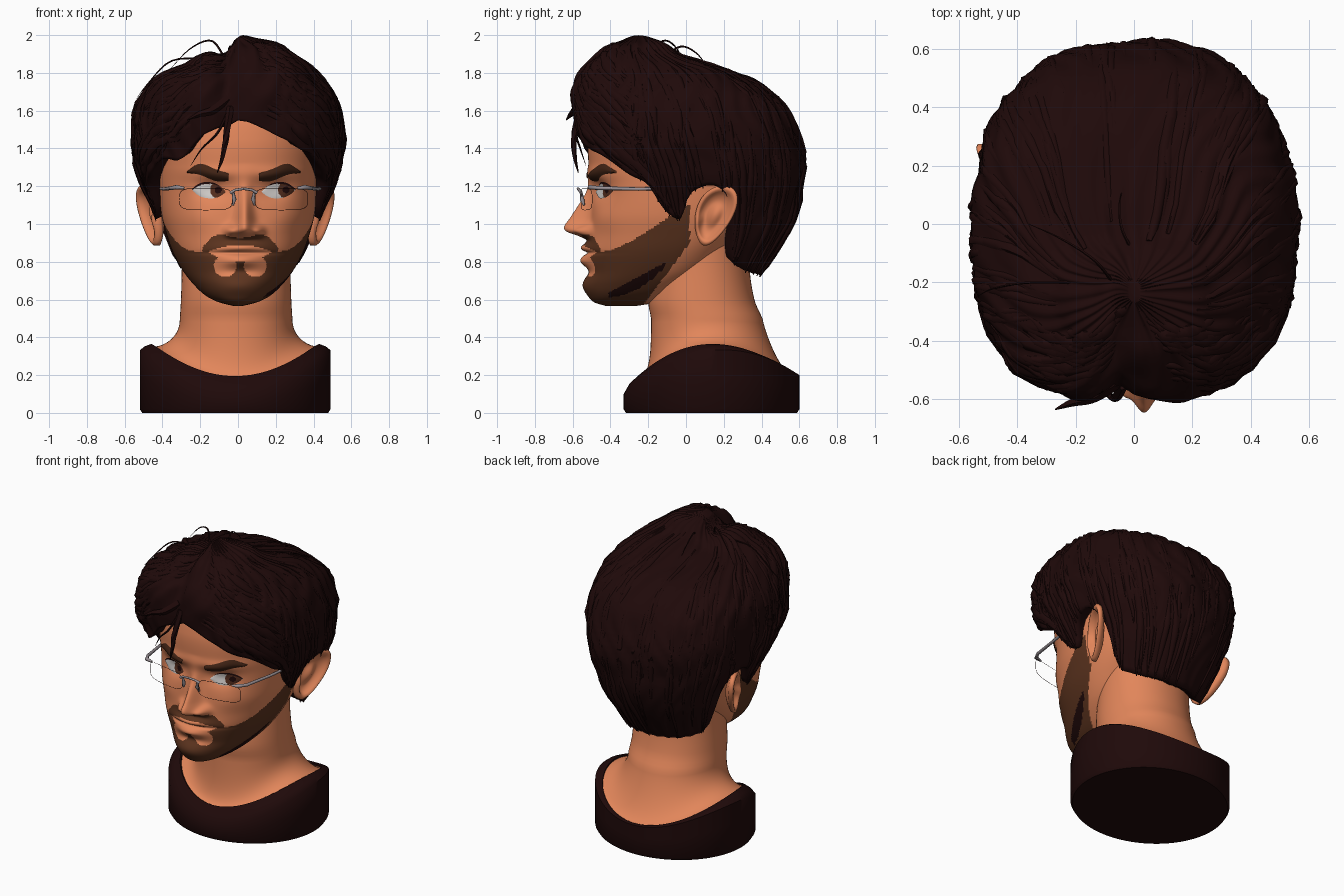
import bpy, math, random
from math import sin, cos, pi, exp, radians
from mathutils import Vector, noise

if "Cube" in bpy.data.objects:
    bpy.data.objects.remove(bpy.data.objects["Cube"])
random.seed(4)

def mat(name, rgb):
    m = bpy.data.materials.new(name)
    m.diffuse_color = (*rgb, 1)
    m.use_nodes = True
    m.node_tree.nodes["Principled BSDF"].inputs["Base Color"].default_value = m.diffuse_color
    return m
SKIN = mat("skin", (0.76, 0.238, 0.103))
DARK = mat("dark_brown", (0.0135, 0.0028, 0.0028))
BEARD = mat("beard_brown", (0.108, 0.034, 0.0135))
BROW = mat("brow_brown", (0.05, 0.016, 0.007))
WHITE = mat("eye_white", (0.65, 0.62, 0.6))
IRIS = mat("iris_brown", (0.09, 0.027, 0.013))
METAL = mat("frame_grey", (0.32, 0.28, 0.3))

def finish(name, verts, faces, mats, rule=None, angle=60):
    me = bpy.data.meshes.new(name)
    me.from_pydata(verts, [], faces)
    for m in mats:
        me.materials.append(m)
    if rule:
        for p in me.polygons:
            p.material_index = rule(*p.center)
    me.shade_smooth()
    me.set_sharp_from_angle(angle=radians(angle))
    ob = bpy.data.objects.new(name, me)
    bpy.context.collection.objects.link(ob)
    return ob

def grid(name, f, us, vs, mats, rule=None, wrap=False, caps="", angle=60, flip=False):
    """Surface from f(u, v): u runs round or to +x, v runs up."""
    n, m = len(us), len(vs)
    verts = [f(u, v) for v in vs for u in us]
    faces = []
    for j in range(m - 1):
        for i in range(n if wrap else n - 1):
            k = (i + 1) % n
            faces.append((j*n + i, j*n + k, (j+1)*n + k, (j+1)*n + i))
    if "b" in caps:
        faces.append(tuple(range(n))[::-1])
    if "t" in caps:
        faces.append(tuple(range((m-1)*n, m*n)))
    if flip:
        faces = [q[::-1] for q in faces]
    return finish(name, verts, faces, mats, rule, angle)

def interp(T, z):
    """Smooth curve through table rows (z, values...)."""
    if z <= T[0][0]: return T[0][1:]
    if z >= T[-1][0]: return T[-1][1:]
    i = max(k for k in range(len(T) - 1) if T[k][0] <= z)
    a, b = T[i], T[i+1]
    p, q = T[max(i-1, 0)], T[min(i+2, len(T)-1)]
    h = b[0] - a[0]
    t = (z - a[0]) / h
    out = []
    for c in range(1, len(a)):
        ma = (b[c]-p[c]) / (b[0]-p[0]) * h
        mb = (q[c]-a[c]) / (q[0]-a[0]) * h
        out.append((2*t**3-3*t*t+1)*a[c] + (t**3-2*t*t+t)*ma + (3*t*t-2*t**3)*b[c] + (t**3-t*t)*mb)
    return out

def ring(az, row, n, nb=None):
    """Point on an egg-shaped ring; az 0 is the front."""
    yf, yb, ym, hw = row
    s, c = sin(az), cos(az)
    if c < 0 and nb: n = nb
    x = hw * math.copysign(abs(s)**(2/n), s)
    y = ym - (ym - yf)*abs(c)**(2/n) if c > 0 else ym + (yb - ym)*abs(c)**(2/n)
    return x, y

def span(a, b, n):
    return [a + (b-a)*i/(n-1) for i in range(n)]
def circle(n):
    return [2*pi*i/n for i in range(n)]

def tubes(name, paths, m, sides=6):
    """Tapered tubes; each path is (points, radii)."""
    verts, faces = [], []
    for pts, rad in paths:
        pts = [Vector(p) for p in pts]
        b = len(verts)
        for i, p in enumerate(pts):
            q = (pts[min(i+1, len(pts)-1)] - pts[max(i-1, 0)]).to_track_quat('Z', 'Y')
            verts += [p + q @ Vector((cos(a), sin(a), 0))*rad[i] for a in circle(sides)]
        for j in range(len(pts) - 1):
            for i in range(sides):
                k = (i+1) % sides
                faces.append((b+j*sides+i, b+j*sides+k, b+(j+1)*sides+k, b+(j+1)*sides+i))
        faces += [tuple(range(b, b+sides))[::-1], tuple(range(len(verts)-sides, len(verts)))]
    return finish(name, verts, faces, [m])

# Head: rows of z, front y, back y, widest y, half width
HEAD = [(.565, -.42, -.27, -.33, .02), (.585, -.485, -.15, -.3, .10), (.62, -.515, -.05, -.25, .17),
        (.68, -.53, .05, -.18, .235), (.75, -.525, .15, -.12, .29), (.85, -.53, .25, -.08, .345),
        (.95, -.52, .35, -.05, .38), (1.05, -.51, .42, -.05, .405), (1.2, -.5, .5, -.05, .42),
        (1.3, -.515, .52, -.05, .425), (1.45, -.515, .52, -.03, .43), (1.6, -.47, .45, 0, .38),
        (1.72, -.36, .33, 0, .28), (1.8, -.1, .1, 0, .03)]
NOSE = [(.915, 0, .06), (.935, .045, .065), (.96, .115, .06), (.985, .13, .052), (1.03, .105, .042),
        (1.1, .065, .036), (1.17, .03, .035), (1.24, .012, .05), (1.32, 0, .06)]

def bump(x, z):
    """Forward relief of nose, sockets, brow, lips and chin."""
    def g(cx, cz, wx, wz):
        return exp(-((x-cx)/wx)**2 - ((z-cz)/wz)**2)
    h, w = interp(NOSE, z)
    d = h*exp(-((x-.035)/w)**2)
    for s in (-1, 1):
        d += .045*g(.035+s*.075, .965, .03, .028)           # nostril wings
        d -= .03*g(.03+s*.165, 1.18, .08, .05)              # eye sockets
        d += .014*g(.03+s*.15, 1.265, .12, .035)            # brow ridge
        d += .012*g(.03+s*.23, 1.03, .09, .07)              # cheeks
    d += .028*g(.015, .875, .10, .022) + .032*g(.015, .805, .09, .03)
    d -= .02*g(.015, .847, .16, .009) + .012*g(.015, .745, .10, .025)
    return d + .018*g(0, .67, .11, .045)

def face_y(x, z):
    yf, yb, ym, hw = interp(HEAD, z)
    return ym - (ym-yf)*max(0, 1-abs(x/hw)**2.2)**(1/2.2) - bump(x, z)

rows = {}
def head_point(az, z):
    if z not in rows: rows[z] = interp(HEAD, z)
    x, y = ring(az, rows[z], 2.2)
    return x, y - (bump(x, z) if cos(az) > 0 else 0), z

CHEEK = [(-.46, .855), (-.4, .86), (-.3, .905), (-.2, .965), (-.1, 1.03), (.02, 1.11)]
MOUST = [(0, .925), (.06, .935), (.1, .945), (.15, .93), (.2, .875)]
def beard_rule(x, y, z):
    ax = abs(x - .012)
    if z > 1.1 or y > min(.02, -.22 + (z-.58)*.75): return 0
    if z > (interp(MOUST, ax) if ax < .2 else interp(CHEEK, y))[0]: return 0
    k = 1 - (ax/.17)**2
    if k > 0 and -.055*k < z - .853 < .035*k: return 0      # lips
    if ((ax-.08)/.06)**2 + ((z-.778)/.058)**2 < 1: return 0
    if x > .1 and -.41 < y < -.11:                          # dark patch under the jaw
        t = (y + .41)/.3
        if abs(z - (.625 + .08*t + .08*t*t)) < .012 + .075*t*(1-t): return 2
    return 1
azs = [pi*s*(.55 + .45*s*s) for s in span(-1, 1, 221)[:-1]]
grid("head", head_point, azs, span(.565, 1.8, 190), [SKIN, BEARD, DARK], beard_rule, True, "bt", 180)

# Eyes: almond plates looking to one side
for side, cx, ix in (("left", -.155, -.105), ("right", .215, .255)):
    def eye(u, v):
        x = cx + .09*u
        z = 1.176 + (.046 if v > 0 else .04)*v*(1-abs(u)**2.4) + .006*u*(1 if cx > 0 else -1)
        return x, face_y(x, z) - .005 - .012*(1-u*u)*(1-v*v), z
    def eye_rule(x, y, z):
        r = math.hypot(x-ix, z-1.18)
        u = (x-cx)/.09
        if z > 1.176 + .036*(1-abs(u)**2.4): return 2
        return 2 if r < .018 else 1 if r < .043 else 0
    grid(side + "_eye", eye, span(-1, 1, 45), span(-1, 1, 25), [WHITE, IRIS, DARK], eye_rule, angle=180)

    # Eyebrows
    def brow(u, v):
        t = u if cx > 0 else 1-u
        x = .03 + (.08 + .22*t)*(1 if cx > 0 else -1)
        zc, w = interp([(0, 1.247, .02), (.3, 1.258, .031), (.7, 1.29, .029), (1, 1.275, .004)], t)
        z = zc + w*v
        return x, face_y(x, z) - .002 - .012*(1-v*v), z
    grid(side + "_eyebrow", brow, span(0, 1, 20), span(-1, 1, 7), [BROW], angle=180)

# Ears: dished plate with a raised rim and a closed back
for s in (-1, 1):
    def ear(a, v):
        r = v if v <= 1 else max(.02, 2-v)
        lu, lv = r*cos(a), r*sin(a)
        u, w = lu*(.105 + .03*lv), lv*.165
        rim = .022*exp(-((r-.86)/.12)**2) - .022*exp(-((r-.45)/.25)**2)
        rim += .016*exp(-((lu+.7)/.2)**2 - ((lv+.15)/.2)**2)
        if v > 1: rim = -.05*(1-r*r) - .012
        return s*(.452 + .4*u + .22*w + rim) - .015, .15 + u + .3*w, 1.045 + w
    grid("ear_" + ("left" if s < 0 else "right"), ear, circle(40), span(.03, 1.97, 30), [SKIN],
         wrap=True, caps="bt", angle=180, flip=s < 0)

# Shirt: oval base with dipped collar
def collar(az):
    return .9 - .06*cos(az) - .02*sin(az)**2, .2 - .005*cos(az) + .165*sin(az)**2
def shirt(az, k):
    f, zc = collar(az)
    wall = .15 - .05*cos(az) + .18*sin(az)**2
    r, z = [(.975, 0), (1, .02), (1, wall*.6), (1, wall), ((1+f)/2+.01, wall*.4+zc*.6), (f, zc),
            (f-.015, zc-.004), (f-.03, .05)][k]
    return -.015 + .505*r*sin(az), .135 - .465*r*cos(az), z
grid("shirt", shirt, circle(96), range(8), [DARK], wrap=True, caps="b", angle=50)

# Neck: flares out to the collar, straight slope at the back
NECK = [(.5, -.185, .405, .1, .298), (.6, -.2, .362, .08, .292), (.8, -.17, .335, .08, .288), (1.05, -.1, .35, .1, .3)]
def neck(az, v):
    f, zc = collar(az)
    z = .5 + (v-1)*.55 if v > 1 else (zc-.015) + (.515-zc)*v**1.6
    x, y = ring(az, interp(NECK, z), 2.1)
    if v < 1:
        e = 1-(1-v)**(2 + .85*cos(az))
        x += ((f-.01)*.505*sin(az) - x)*(1-e)
        y += (.135 - (f-.01)*.465*cos(az) - y)*(1-e)
    return x - .01, y, z
grid("neck", neck, circle(80), span(0, 2, 41), [SKIN], wrap=True, angle=180)

# Hair: shell from the hairline to the crown, parted in front
HAIR = [(.72, -.3, .385, .05, .31), (.8, -.35, .44, .05, .355), (.9, -.4, .51, .05, .395), (1.0, -.45, .565, .05, .43),
        (1.1, -.5, .6, .04, .46), (1.2, -.53, .62, .03, .505), (1.3, -.55, .63, .02, .535), (1.45, -.575, .61, 0, .555),
        (1.6, -.6, .545, 0, .545), (1.7, -.605, .46, -.03, .5), (1.8, -.57, .29, -.08, .415), (1.85, -.53, .11, -.13, .36),
        (1.9, -.47, -.02, -.19, .28), (1.95, -.4, -.09, -.22, .2), (1.995, -.27, -.2, -.23, .02)]
LINE = [(0, 1.555), (10, 1.49), (20, 1.44), (30, 1.395), (40, 1.37), (52, 1.31), (62, 1.25), (70, 1.2), (76, 1.08),
        (84, 1.03), (90, 1.17), (100, 1.2), (107, 1.1), (113, .86), (124, .77), (180, .73)]
def hair(az, t):
    a = (az + pi) % (2*pi) - pi
    deg = math.degrees(a)
    zl = interp(LINE, abs(deg))[0] - .06*exp(-((deg+28)/12)**2)
    z = zl + (1.995-zl)*sin(max(t, 0)*pi/2)
    front = min(1, max(0, (z-1.2)/.25))
    x, y = ring(a, interp(HAIR, z), 2.35 + .45*front, 2.35)
    p = Vector((x, y, z))
    c = Vector((0, 0, 1.3))
    fade = min(1, (1-t)*5)
    k = 1 + .028*noise.noise(p*6) + .008*fade*sin(a*30 + 5*sin(z*9) + 4*noise.noise(p*3))
    k -= .08*exp(-((x+.06)/.055)**2) * min(1, max(0, (.0-y)/.2))
    if z < 1.2: k = 1 + (k-1)*.5
    p = c + (p-c)*k
    p.z -= .055*min(1, max(0, (-.02-p.x)/.08))*min(1, max(0, (p.z-1.75)/.15))   # lower left lobe
    if t < 0:                                                # tuck the edge in under the shell
        p = Vector((p.x*(1+t*2.5), .05 + (p.y-.05)*(1+t*2.5), p.z - t*.5))
    return p
grid("hair_shell", hair, circle(180), [-.08, -.03] + span(0, 1, 60), [DARK], wrap=True, caps="t", angle=180)

# Hair locks: swept off the parting in front, falling at the sides and back
def lock(a0, a1, t0, t1, r):
    pts, rad = [], []
    for i in range(11):
        s = i/10
        p = hair(a0 + (a1-a0)*s**.8, t0 + (t1-t0)*s)
        inset = 1 - r*.9 + (.012 if s > .85 else 0)
        pts.append(Vector((p.x*inset, p.y*inset, p.z - r*.4)))
        rad.append(r*(.25 + .75*sin(pi*min(1, s*1.25+.1)/1.6)) * (1-s**4) + .002)
    return pts, rad
locks = []
for i in range(110):
    a = radians(random.uniform(68, 292))
    t = random.uniform(.25, .8)
    locks.append(lock(a, a + random.uniform(-.12, .12), t, max(0, t-random.uniform(.3, .6)), random.uniform(.014, .026)))
for i in range(90):
    s = random.choice((-1, 1))
    t = random.uniform(.12, .85)
    locks.append(lock(s*radians(random.uniform(8, 25)), s*radians(random.uniform(40, 85)), t,
                      max(.03, t-random.uniform(.1, .35)), random.uniform(.018, .04)))
tubes("hair_locks", locks, DARK)

# Loose strands over the forehead and fine wisps
def strand(pts, r):
    T = [(i, *p) for i, p in enumerate(pts)]
    ss = span(0, len(pts)-1, 14)
    return [interp(T, s) for s in ss], [r*(1 - .9*(s/ss[-1])**2) for s in ss]
tubes("loose_strands", [
    strand([(-.04, -.55, 1.62), (-.06, -.59, 1.48), (-.08, -.59, 1.36), (-.11, -.57, 1.27)], .02),
    strand([(-.05, -.55, 1.6), (-.11, -.58, 1.48), (-.19, -.56, 1.4), (-.25, -.53, 1.31)], .008),
    strand([(-.06, -.54, 1.66), (-.14, -.59, 1.6), (-.21, -.61, 1.58), (-.27, -.635, 1.55)], .025),
    strand([(-.07, -.2, 1.88), (-.14, -.12, 1.97), (-.25, -.05, 1.93), (-.36, 0, 1.82)], .006),
    strand([(-.2, -.2, 1.88), (-.36, -.2, 1.86), (-.48, -.22, 1.74), (-.54, -.25, 1.66)], .005),
    strand([(.0, -.1, 1.9), (-.04, -.02, 1.94), (-.05, .06, 1.9), (-.04, .12, 1.82)], .006)], DARK, 5)

# Glasses: rimless lens outlines, bridge, nose pads and temples
def lens_y(x):
    return -.555 + .5*(x-.03)**2
wires, frame = [], []
for s in (-1, 1):
    pts = []
    for a in circle(40) + [0]:
        x = .03 + s*(.2 + .14*math.copysign(abs(cos(a))**.5, cos(a)))
        pts.append((x, lens_y(x), 1.132 + .058*math.copysign(abs(sin(a))**.5, sin(a))))
    wires.append((pts, [.0013]*len(pts)))
    def X(d): return .015 + s*d
    frame.append(([(X(.3), -.515, 1.19), (X(.34), -.51, 1.195), (X(.37), -.46, 1.19), (X(.405), -.25, 1.185), (X(.435), -.07, 1.19)],
                  [.007, .012, .01, .009, .007]))
    frame.append(([(.03+s*.07, -.555, 1.165), (.03+s*.045, -.565, 1.18), (.03, -.572, 1.187)], [.009, .007, .007]))
    frame.append(([(.03+s*.055, -.555, 1.17), (.03+s*.05, -.55, 1.13), (.03+s*.058, -.54, 1.1)], [.006, .012, .006]))
tubes("lens_outlines", wires, DARK, 4)
tubes("glasses_frame", frame, METAL, 8)
